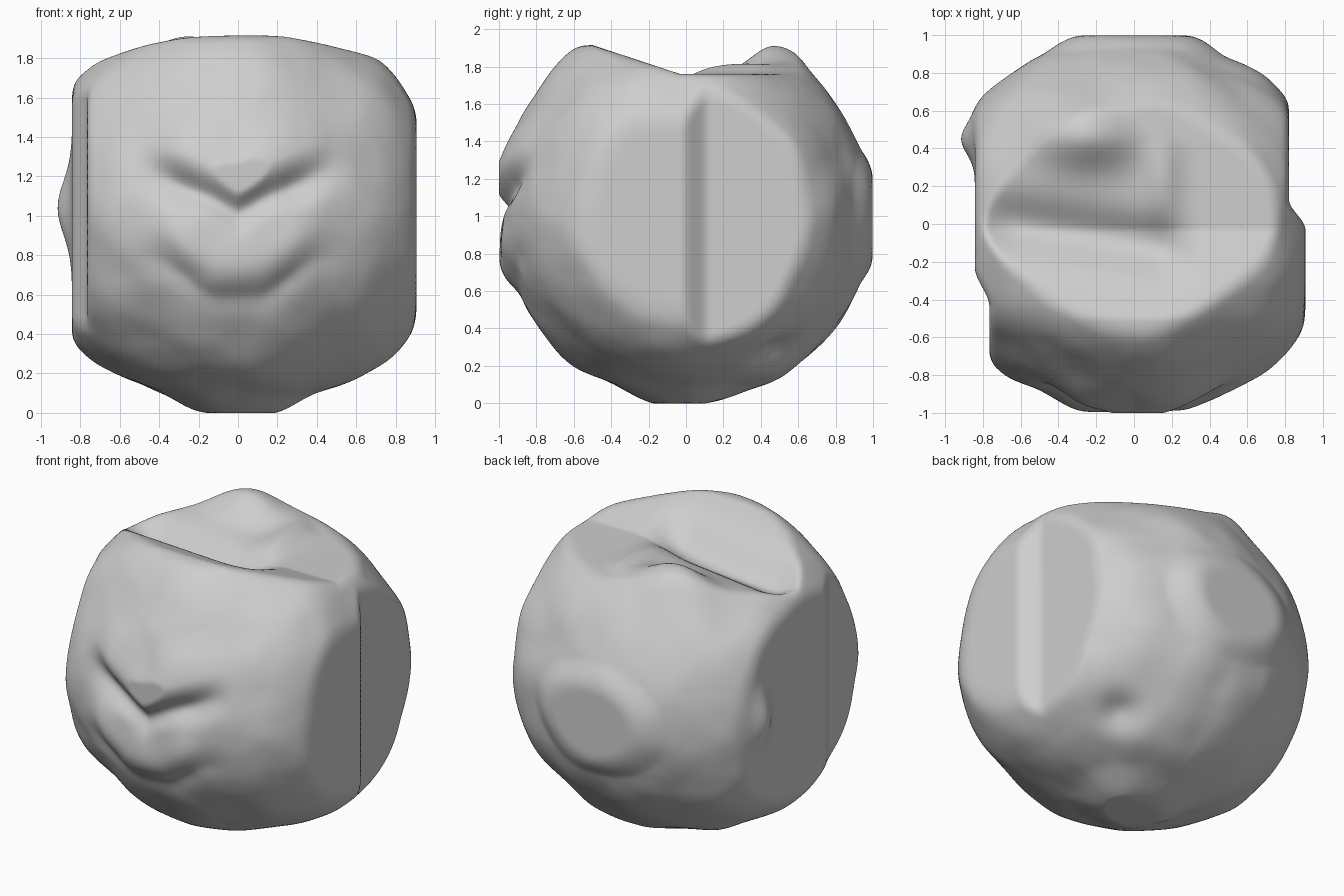
import bpy, bmesh, math
from mathutils import Vector, noise

if "Cube" in bpy.data.objects:
    bpy.data.objects.remove(bpy.data.objects["Cube"])


def gauss(*terms):
    """Bell falloff from (offset, width) pairs."""
    return math.exp(-sum((d / w) ** 2 for d, w in terms))


def step(a, b, t):
    t = max(0.0, min(1.0, (t - a) / (b - a)))
    return t * t * (3 - 2 * t)


def softmin(a, b, k=0.04):
    h = max(0.0, min(1.0, 0.5 + 0.5 * (b - a) / k))
    return b + (a - b) * h - k * h * (1 - h)


def bump(d, centre, width):
    return math.exp(-((d - Vector(centre).normalized()).length / width) ** 2)


def radius(d):
    r = 1.0 + 0.022 * noise.noise(d * 3.2) + 0.003 * noise.noise(d * 7)
    # broader shoulders and front crest
    r += 0.055 * gauss((abs(d.x) - 0.8, 0.25))
    r += 0.065 * bump(d, (0, -0.55, 0.87), 0.42)
    r += 0.045 * bump(d, (0.6, -0.3, 0.75), 0.35) + 0.035 * bump(d, (-0.6, -0.3, 0.75), 0.35)
    # underside: shallow ring, round foot, pit
    r -= 0.03 * bump(d, (0, 0, -1), 0.6)
    r += 0.036 * (1 - step(0.15, 0.42, math.hypot(d.x, d.y))) * (d.z < 0)
    r -= 0.05 * bump(d, (0.51, 0.47, -0.71), 0.12)
    r += 0.02 * bump(d, (0.35, 0.5, -0.75), 0.15)
    if d.y < -0.3:
        x, z = d.x, d.z + 1
        ax = abs(x)
        # V shaped brow overhanging a groove, with rounded lower lip
        line = 1.05 + 0.13 * step(-0.08, 0.28, ax) + 0.08 * step(0.2, 0.5, ax)
        side = 1 - step(0.25, 0.58, ax)
        t = z - line
        r += side * 0.035 * step(-0.04, 0.12, t) * (1 - step(0.12, 0.42, t))
        r -= side * 0.065 * gauss((t + 0.05, 0.085))
        lip = 0.63 + 0.2 * step(0.08, 0.45, ax)
        u = z - lip
        r += side * 0.03 * step(-0.06, 0.12, u) * (1 - step(0.12, 0.32, u))
        r -= side * 0.012 * gauss((u + 0.06, 0.07))
    return r


def top_cap(x, y):
    """Front slope falling back into a basin with a gully."""
    h = max(1.915 - 0.33 * max(0.0, y + 0.5), 1.76)
    gy = -0.11 - 0.16 * x
    mask = step(-0.95, -0.6, x) * (1 - step(0.1, 0.4, x))
    return h - 0.11 * mask * gauss((y - gy, 0.15))


def shape(d):
    p = d * radius(d)
    x, y, z = p.x, p.y, p.z + 1
    # back disc
    if y > 0.5:
        e = math.hypot(x / 0.36, (z - 1) / 0.27)
        y += (0.998 - y) * (1 - step(0.7, 1.4, e))
    # stepped flat sides
    right = 0.907 - 0.087 * step(-0.03, 0.13, y)
    left = 0.765 + 0.077 * step(-0.44, -0.23, y)
    if x > 0:
        x = softmin(x, right)
    else:
        x = -softmin(-x, left)
        if x < -0.6:
            x -= 0.073 * gauss((y - 0.45, 0.11), (z - 1.04, 0.19))
    # basin with mound and curling ridge on top
    if z > 1.3:
        z = softmin(z, top_cap(x, y), 0.04)
        m = gauss((x + 0.25, 0.27), (y - 0.47, 0.22 if y > 0.47 else 0.17))
        curl = 0.15 - 0.9 * max(0.0, y - 0.42) ** 1.3
        ridge = gauss((x - curl, 0.1), (y - 0.26, 0.26))
        z += 0.15 * m + 0.05 * ridge
    return Vector((x, max(-1.0, min(1.0, y)), max(0.0, min(1.92, z))))


# single sculpted boulder
bm = bmesh.new()
bmesh.ops.create_icosphere(bm, subdivisions=7, radius=1)
for v in bm.verts:
    v.co = shape(v.co.normalized())
for f in bm.faces:
    f.smooth = True
mesh = bpy.data.meshes.new("boulder")
bm.to_mesh(mesh)
bm.free()
boulder = bpy.data.objects.new("boulder", mesh)
bpy.context.collection.objects.link(boulder)

# plain grey stone
grey = bpy.data.materials.new("stone_grey")
grey.diffuse_color = (0.62, 0.62, 0.62, 1)
grey.use_nodes = True
grey.node_tree.nodes["Principled BSDF"].inputs["Base Color"].default_value = grey.diffuse_color
mesh.materials.append(grey)
